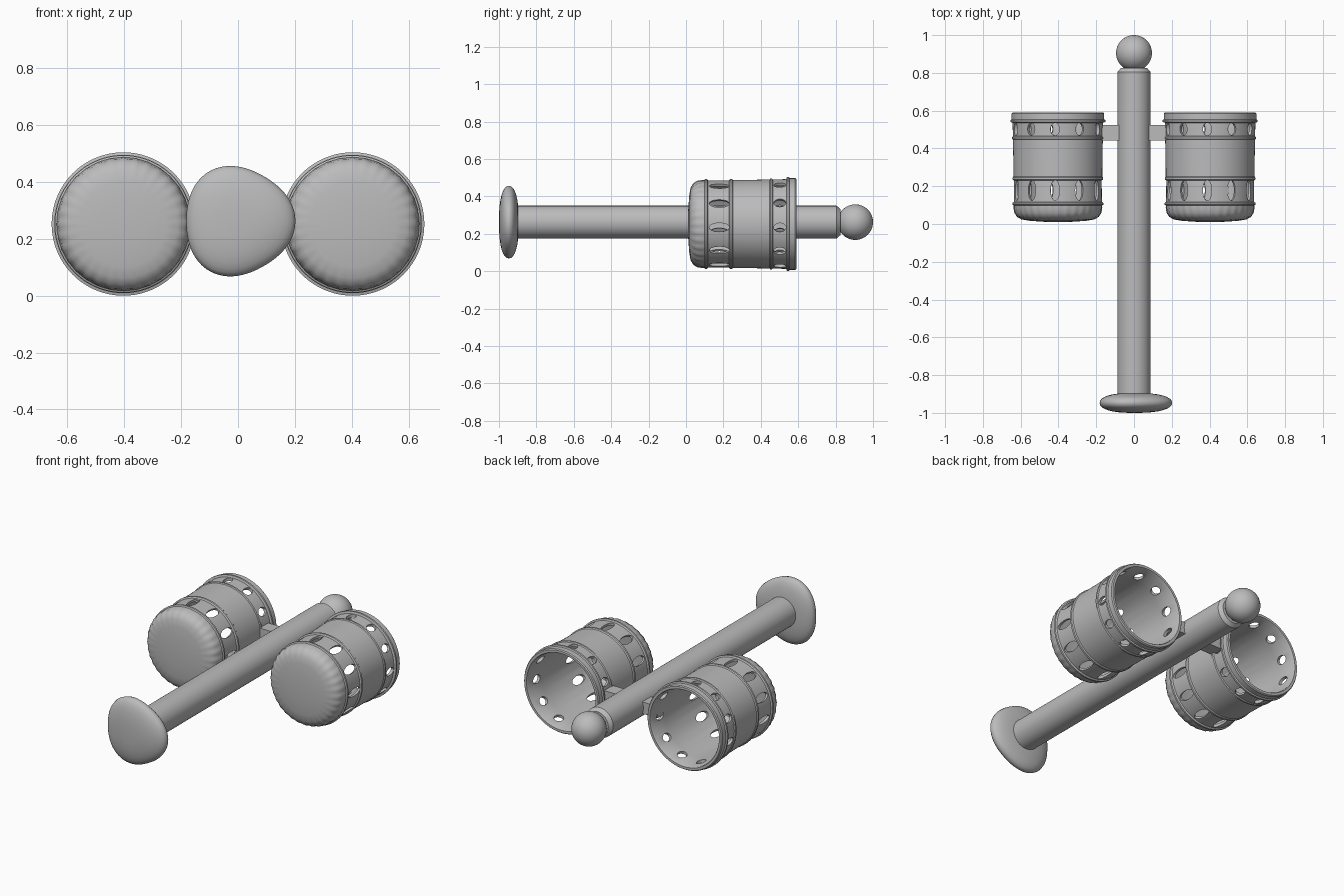
import bpy, bmesh, math
from mathutils import Vector

if "Cube" in bpy.data.objects:
    bpy.data.objects.remove(bpy.data.objects["Cube"])

GREY = bpy.data.materials.new("plain grey")
GREY.diffuse_color = (0.5, 0.5, 0.5, 1)
GREY.use_nodes = True
GREY.node_tree.nodes["Principled BSDF"].inputs["Base Color"].default_value = GREY.diffuse_color
POST_Z, CUP_Z, CUP_X = 0.262, 0.252, 0.403


def finish(bm, name, loc, angle=40):
    bmesh.ops.recalc_face_normals(bm, faces=bm.faces[:])
    me = bpy.data.meshes.new(name)
    bm.to_mesh(me)
    bm.free()
    ob = bpy.data.objects.new(name, me)
    bpy.context.collection.objects.link(ob)
    ob.location = loc
    me.materials.append(GREY)
    if angle:
        smooth(ob, angle)
    return ob


def smooth(ob, angle):
    bpy.ops.object.select_all(action='DESELECT')
    ob.select_set(True)
    bpy.context.view_layer.objects.active = ob
    bpy.ops.object.shade_smooth_by_angle(angle=math.radians(angle))


def lathe(profile, seg, shape=lambda t, r, y: r):
    """Revolve (radius, y) points around the y axis; both ends lie on the axis."""
    bm = bmesh.new()
    rings = []
    for r, y in profile:
        if r == 0:
            rings.append([bm.verts.new((0, y, 0))] * seg)
            continue
        ring = []
        for i in range(seg):
            t = math.tau * i / seg
            q = shape(t, r, y)
            ring.append(bm.verts.new((q * math.cos(t), y, q * math.sin(t))))
        rings.append(ring)
    for a, b in zip(rings, rings[1:]):
        for i in range(seg):
            j = (i + 1) % seg
            quad = list(dict.fromkeys([a[i], a[j], b[j], b[i]]))
            bm.faces.new(quad)
    return bm


# Post with a chamfered end
finish(lathe([(0, -0.93), (0.088, -0.93), (0.088, 0.805), (0.07, 0.825), (0, 0.825)], 48),
       "post", (0, 0, POST_Z), 30)

# Ball finial
bm = bmesh.new()
bmesh.ops.create_uvsphere(bm, u_segments=40, v_segments=24, radius=0.095)
finish(bm, "ball_finial", (0, 0.905, POST_Z))

# Rounded three-cornered foot pad, soft lens section
pad = [(0, -1.0)]
for k in range(1, 16):
    a = math.pi * k / 16
    pad.append((math.sin(a) ** 0.8, -0.947 - 0.053 * math.copysign(abs(math.cos(a)) ** 0.9, math.cos(a))))
pad.append((0, -0.894))
finish(lathe(pad, 64, lambda t, r, y: r * (0.192 + 0.010 * math.cos(3 * t))),
       "foot_pad", (0, 0, POST_Z), 60)

# Arm carrying both cups
bm = bmesh.new()
bmesh.ops.create_cube(bm, size=1)
bmesh.ops.scale(bm, vec=Vector((0.36, 0.08, 0.07)), verts=bm.verts[:])
finish(bm, "cross_arm", (0, 0.483, POST_Z), 0)

# Cup wall: domed fluted floor, raised bands, flared lip, then the inside
CUP = [(0, 0.010), (0.08, 0.012), (0.15, 0.017), (0.19, 0.024), (0.215, 0.038),
       (0.229, 0.060), (0.233, 0.085), (0.234, 0.098), (0.241, 0.102), (0.241, 0.112),
       (0.233, 0.117), (0.232, 0.230), (0.240, 0.235), (0.240, 0.246), (0.235, 0.252),
       (0.236, 0.350), (0.238, 0.447), (0.243, 0.451), (0.243, 0.460), (0.238, 0.465),
       (0.240, 0.536), (0.252, 0.540), (0.252, 0.550), (0.245, 0.554), (0.245, 0.584),
       (0.240, 0.590), (0.226, 0.590), (0.222, 0.584), (0.222, 0.46), (0.218, 0.12),
       (0.212, 0.070), (0.19, 0.045), (0.15, 0.036), (0, 0.030)]


def flute(t, r, y):
    return r + 0.002 * math.cos(32 * t) if y < 0.09 and 0.16 < r else r


def hole_cutter(loc):
    """Two rows of radial oval prisms."""
    bm = bmesh.new()
    for y, half_len in ((0.178, 0.054), (0.502, 0.033)):
        for k in range(11):
            t = math.radians(-4.5) + math.tau * k / 11
            out = Vector((math.cos(t), 0, math.sin(t)))
            side = Vector((-math.sin(t), 0, math.cos(t)))
            ends = []
            for d in (0.17, 0.28):
                ends.append([bm.verts.new(out * d + side * 0.0235 * math.cos(a)
                                          + Vector((0, y + half_len * math.sin(a), 0)))
                             for a in (math.tau * i / 24 for i in range(24))])
            bm.faces.new(ends[0])
            bm.faces.new(ends[1])
            for i in range(24):
                j = (i + 1) % 24
                bm.faces.new((ends[0][i], ends[0][j], ends[1][j], ends[1][i]))
    ob = finish(bm, "hole_cutter", loc, 0)
    ob.hide_render = True
    return ob


for label, sign in (("left", -1), ("right", 1)):
    loc = (sign * CUP_X, 0, CUP_Z)
    cup = finish(lathe(CUP, 128, flute), label + "_cup", loc, 0)
    cutter = hole_cutter(loc)
    mod = cup.modifiers.new("holes", 'BOOLEAN')
    mod.operation = 'DIFFERENCE'
    mod.solver = 'EXACT'
    mod.object = cutter
    bpy.context.view_layer.update()
    bpy.ops.object.select_all(action='DESELECT')
    bpy.context.view_layer.objects.active = cup
    cup.select_set(True)
    bpy.ops.object.modifier_apply(modifier=mod.name)
    bpy.data.objects.remove(cutter)
    smooth(cup, 35)
